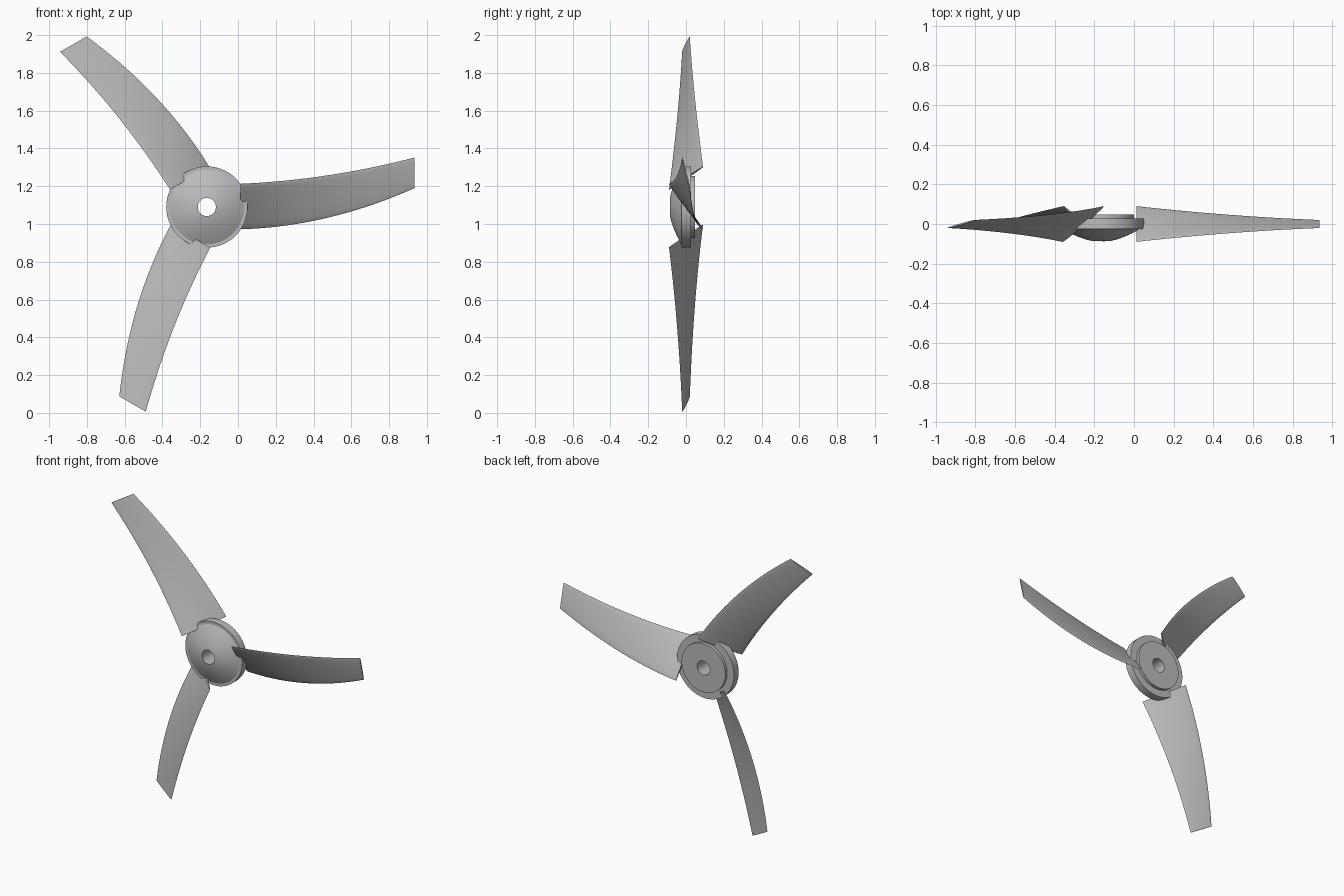
import bpy, bmesh
from math import sin, cos, pi, radians
from mathutils import Matrix

cube = bpy.data.objects.get("Cube")
if cube:
    bpy.data.objects.remove(cube, do_unlink=True)

HUB = Matrix.Translation((-0.165, 0, 1.09))

grey = bpy.data.materials.new("plain grey")
grey.use_nodes = True
grey.diffuse_color = (0.5, 0.5, 0.5, 1)
grey.node_tree.nodes["Principled BSDF"].inputs["Base Color"].default_value = grey.diffuse_color


def bridge(bm, rings, closed):
    """Skin a list of closed vertex rings."""
    pairs = list(zip(rings, rings[1:]))
    if closed:
        pairs.append((rings[-1], rings[0]))
    for a, b in pairs:
        n = len(a)
        for i in range(n):
            j = (i + 1) % n
            bm.faces.new((a[i], a[j], b[j], b[i]))


def finish(bm, name, matrix, angle):
    bmesh.ops.recalc_face_normals(bm, faces=bm.faces)
    mesh = bpy.data.meshes.new(name)
    bm.to_mesh(mesh)
    bm.free()
    mesh.materials.append(grey)
    obj = bpy.data.objects.new(name, mesh)
    bpy.context.collection.objects.link(obj)
    obj.matrix_world = matrix
    bpy.ops.object.select_all(action="DESELECT")
    obj.select_set(True)
    bpy.context.view_layer.objects.active = obj
    bpy.ops.object.shade_smooth_by_angle(angle=radians(angle))


# Hub: lathed about y, with domed nose, flange, rear step and bore
profile = [(0.048, -0.085), (0.075, -0.079), (0.11, -0.067), (0.145, -0.052),
           (0.175, -0.037), (0.197, -0.025), (0.215, -0.025), (0.215, 0.027),
           (0.165, 0.027), (0.165, 0.048), (0.048, 0.048)]
SIDES = 64
bm = bmesh.new()
rings = [[bm.verts.new((r * cos(2 * pi * i / SIDES), y, r * sin(2 * pi * i / SIDES)))
          for i in range(SIDES)] for r, y in profile]
bridge(bm, rings, True)
finish(bm, "hub", HUB, 25)


def bowed(start, end, bow, t):
    return start + (end - start) * t + 4 * bow * t * (1 - t)


def add_blade(name, angle):
    """Twisted, swept and tapered blade with a thin lens section."""
    bm = bmesh.new()
    spans, chords = 18, 10
    rings = []
    for s in range(spans + 1):
        t = s / spans
        x = bowed(0.177, 1.1, 0, t)
        top = bowed(0.123, 0.262, -0.025, t)
        bottom = bowed(-0.118, 0.1, -0.048, t)
        half = bowed(0.09, 0.02, -0.008, t)
        thick = bowed(0.008, 0.004, 0, t)
        ring = []
        for k in range(2 * chords):
            a = pi * k / chords
            u = (1 - cos(a)) / 2
            ring.append(bm.verts.new((x, -half + 2 * half * u - thick * sin(a),
                                      top + (bottom - top) * u)))
        rings.append(ring)
    bridge(bm, rings, False)
    bm.faces.new(rings[0])
    bm.faces.new(rings[-1])
    finish(bm, name, HUB @ Matrix.Rotation(-angle, 4, "Y"), 40)


# Blades: three copies evenly spaced about the hub
for i, side in enumerate(("left", "upper", "lower")):
    add_blade(side + "_blade", i * 2 * pi / 3)
